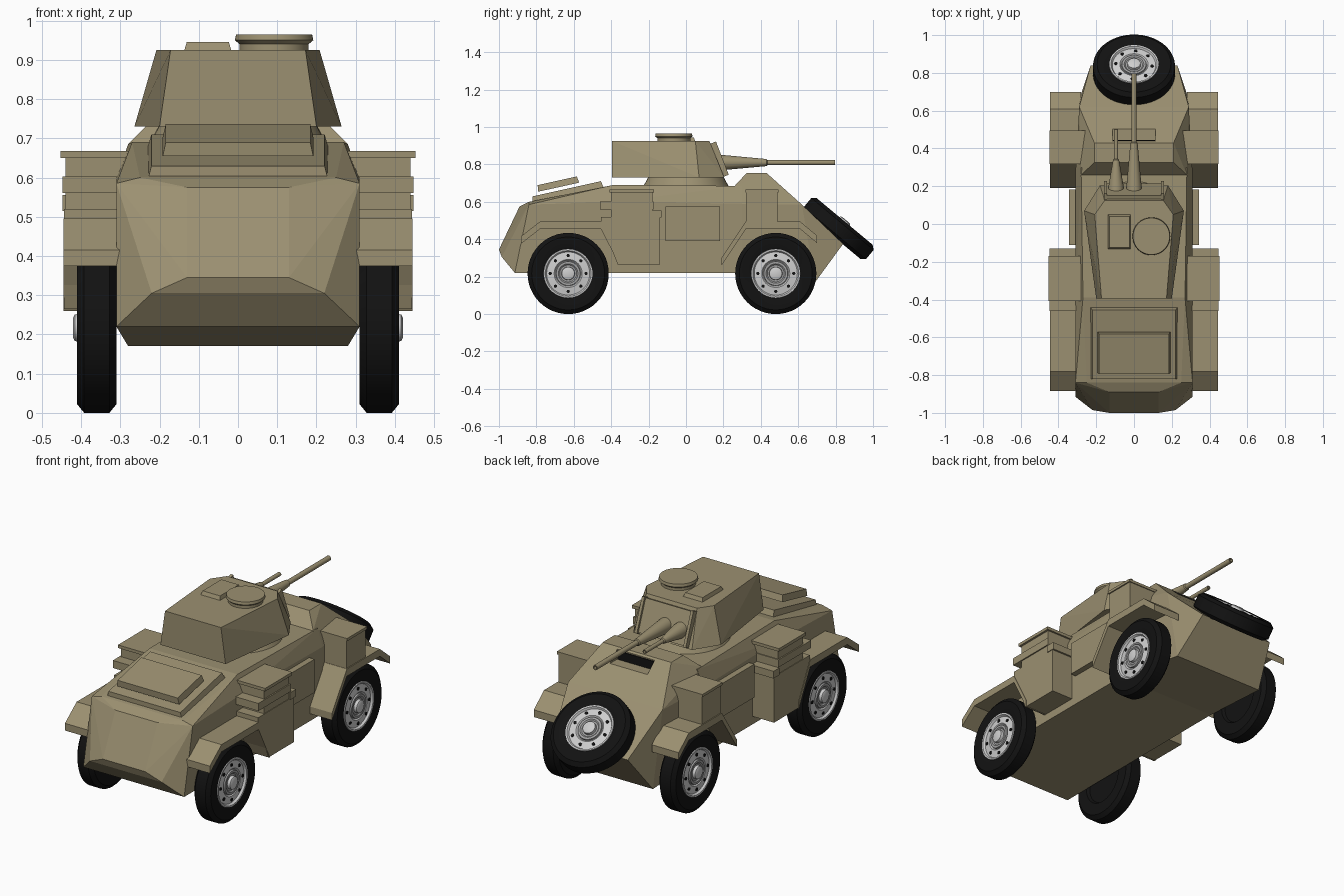
import bpy, bmesh, math
from mathutils import Vector, Matrix

cube = bpy.data.objects.get("Cube")
if cube:
    bpy.data.objects.remove(cube, do_unlink=True)


def material(name, rgb):
    m = bpy.data.materials.new(name)
    m.use_nodes = True
    m.diffuse_color = (*rgb, 1)
    bsdf = next(n for n in m.node_tree.nodes if n.type == 'BSDF_PRINCIPLED')
    bsdf.inputs["Base Color"].default_value = (*rgb, 1)
    bsdf.inputs["Roughness"].default_value = 0.8
    return m


OLIVE = material("olive_drab", (0.33, 0.28, 0.165))
RUBBER = material("black_rubber", (0.006, 0.006, 0.006))
SILVER = material("silver_rim", (0.62, 0.62, 0.62))
GREY = material("grey_hub", (0.36, 0.36, 0.36))


def finish(bm, name, mat, smooth=False):
    bmesh.ops.recalc_face_normals(bm, faces=bm.faces[:])
    mesh = bpy.data.meshes.new(name)
    bm.to_mesh(mesh)
    bm.free()
    mesh.materials.append(mat)
    ob = bpy.data.objects.new(name, mesh)
    bpy.context.collection.objects.link(ob)
    if smooth:
        bpy.ops.object.select_all(action='DESELECT')
        ob.select_set(True)
        bpy.context.view_layer.objects.active = ob
        bpy.ops.object.shade_smooth_by_angle(angle=math.radians(30))
    return ob


def solid(name, half, mat=OLIVE):
    """Convex armour shell from one half of its corners, mirrored in x."""
    bm = bmesh.new()
    for x, y, z in half:
        bm.verts.new((x, y, z))
        bm.verts.new((-x, y, z))
    res = bmesh.ops.convex_hull(bm, input=bm.verts[:])
    loose = [v for v in bm.verts if not v.link_faces]
    bmesh.ops.delete(bm, geom=loose, context='VERTS')
    bmesh.ops.dissolve_limit(bm, angle_limit=0.02, verts=bm.verts[:], edges=bm.edges[:])
    return finish(bm, name, mat)


def box(name, xs, ys, zs, mat=OLIVE, top=1.0, mtx=None):
    """Box between limits; top scales the upper face."""
    bm = bmesh.new()
    bmesh.ops.create_cube(bm, size=1)
    for v in bm.verts:
        s = top if v.co.z > 0 else 1
        v.co = [(a + b) / 2 + c * (b - a) * k
                for (a, b), c, k in zip((xs, ys, zs), v.co, (s, s, 1))]
    if mtx:
        bm.transform(mtx)
    return finish(bm, name, mat)


def prism(name, pts, x0, x1):
    """Side profile (y, z) extruded across x."""
    bm = bmesh.new()
    face = bm.faces.new([bm.verts.new((x0, y, z)) for y, z in pts])
    ext = bmesh.ops.extrude_face_region(bm, geom=[face])
    moved = [g for g in ext["geom"] if isinstance(g, bmesh.types.BMVert)]
    bmesh.ops.translate(bm, vec=(x1 - x0, 0, 0), verts=moved)
    return finish(bm, name, OLIVE)


def lathe(name, profile, mat, centre, axis, steps=48):
    """Turn (radius, distance) points about an axis through centre."""
    bm = bmesh.new()
    verts = [bm.verts.new((d, 0, r)) for r, d in profile]
    edges = [bm.edges.new(p) for p in zip(verts, verts[1:])]
    bmesh.ops.spin(bm, geom=verts + edges, cent=(0, 0, 0), axis=(1, 0, 0),
                   angle=2 * math.pi, steps=steps)
    bmesh.ops.remove_doubles(bm, verts=bm.verts[:], dist=0.0004)
    turn = Vector((1, 0, 0)).rotation_difference(Vector(axis)).to_matrix().to_4x4()
    bm.transform(Matrix.Translation(centre) @ turn)
    return finish(bm, name, mat, True)


# Hull: bonnet and cabin, then the tall rear end
solid("front_hull", [
    (.31, -.915, .22), (.31, -.84, .585), (.22, -.985, .305), (.13, -1, .345),
    (.13, -.89, .575), (.16, -.87, .585), (.25, -.84, .6),
    (.31, -.39, .6), (.27, -.39, .69), (.28, .3, .685), (.31, .3, .59), (.31, .3, .22)])
rear = solid("rear_hull", [
    (.31, .26, .22), (.31, .26, .59), (.28, .26, .685), (.21, .325, .755),
    (.21, .43, .755), (.29, .62, .585), (.23, .84, .375), (.28, .69, .17)])

# Vision slot cut in the rear slope
cutter = box("slot_cutter", (-.115, .115), (.44, .6), (.69, .9))
cutter.hide_render = True
cutter.hide_viewport = True
cutter.display_type = 'WIRE'
cut = rear.modifiers.new("slot", 'BOOLEAN')
cut.operation = 'DIFFERENCE'
cut.solver = 'EXACT'
cut.object = cutter
box("slot_opening", (-.11, .11), (.438, .444), (.692, .74), RUBBER)

# Engine covers, tilted with the bonnet
tilt = math.radians(12.5)
for name, hx, hy, y, z in (("engine_cover", .23, .195, -.635, .655),
                           ("engine_hatch", .192, .112, -.685, .698)):
    place = Matrix.Translation((0, y, z)) @ Matrix.Rotation(tilt, 4, 'X')
    box(name, (-hx, hx), (-hy, hy), (-.02, .015), OLIVE, .96, place)
box("engine_cover_base", (-.215, .215), (-.18, .18), (-.06, 0), OLIVE, 1,
    Matrix.Translation((0, -.635, .655)) @ Matrix.Rotation(tilt, 4, 'X'))

# Turret, its ring and roof fittings
lathe("turret_ring", [(0, .67), (.235, .67), (.2, .735), (0, .735)], OLIVE, (0, 0, 0), (0, 0, 1))
solid("turret", [
    (.2, -.395, .73), (.172, -.395, .925), (.264, .07, .73), (.208, .05, .925),
    (.18, .205, .73), (.155, .125, .925)])
lean = Matrix.Translation((0, .172, .825)) @ Matrix.Rotation(math.radians(21), 4, 'X')
box("mantlet_plate", (-.15, .15), (-.02, .012), (-.09, .09), OLIVE, 1, lean)
for s in (-1, 1):
    box("mantlet_side_rim", (s * .15 - .008, s * .15 + .008), (-.02, .024), (-.095, .095), OLIVE, 1, lean)
lathe("cupola", [(0, .92), (.088, .92), (.088, .94), (.1, .95), (.097, .965), (0, .965)],
      OLIVE, (.092, -.065, 0), (0, 0, 1))
box("roof_hatch", (-.138, -.016), (-.135, .052), (.92, .945), OLIVE, .88)

# Guns
for name, x, cone, tip, r in (("main_gun", 0, .43, .797, .014),
                              ("machine_gun", -.095, .34, .5, .011)):
    lathe(name, [(0, .15), (.042, .15), (.04, .2), (r + .005, cone), (r, cone + .005),
                 (r, tip), (r * .6, tip), (r * .6, tip - .03), (0, tip - .03)],
          OLIVE, (x, 0, .81), (0, 1, 0), 24)


def wheel(name, centre, axis):
    """Tyre, dished rim, hub and ring of bolts facing along axis."""
    lathe(name + "_tyre", [(.128, .035), (.13, .044), (.15, .05), (.195, .05), (.217, .032),
                           (.217, -.032), (.195, -.05), (.13, -.05), (.12, -.035), (0, -.035)],
          RUBBER, centre, axis)
    lathe(name + "_rim", [(.132, .042), (.13, .049), (.122, .049), (.115, .038), (.075, .044),
                          (.068, .036), (0, .036)], SILVER, centre, axis)
    lathe(name + "_hub", [(.066, .034), (.064, .046), (.052, .046), (.045, .04), (0, .04)],
          GREY, centre, axis)
    lathe(name + "_cap", [(.036, .038), (.034, .056), (.026, .06), (0, .06)], SILVER, centre, axis, 32)
    turn = Vector((1, 0, 0)).rotation_difference(Vector(axis))
    for i in range(8):
        a = i * math.pi / 4
        spot = turn @ Vector((.036, .096 * math.cos(a), .096 * math.sin(a)))
        lathe(name + "_bolt", [(.009, 0), (.009, .009), (0, .009)], RUBBER,
              Vector(centre) + spot, axis, 8)


wheel("spare_wheel", (0, .816, .457), Vector((0, .64, .768)).normalized())

FRONT_FENDER = [(-.883, .415), (-.78, .495), (-.455, .495), (-.355, .3)]
REAR_FENDER = [(.19, .3), (.32, .495), (.61, .495), (.70, .42)]

# Running gear and side fittings, repeated on both sides
for side, s in (("left", 1), ("right", -1)):
    def span(a, b):
        return tuple(sorted((s * a, s * b)))

    for end, y in (("front", -.63), ("rear", .48)):
        wheel(f"{side}_{end}_wheel", (s * .36, y, .217), (s, 0, 0))
    for end, path in (("front", FRONT_FENDER), ("rear", REAR_FENDER)):
        under = [(y, z - .04) for y, z in reversed(path)]
        prism(f"{side}_{end}_fender", path + under, s * .28, s * .445)

    # Stowage boxes
    prism(f"{side}_lower_locker", [(-.365, .265), (-.14, .265), (-.14, .52), (-.455, .52), (-.455, .495)],
          s * .28, s * .443)
    box(f"{side}_locker_ledge", span(.28, .447), (-.18, -.13), (.515, .555))
    box(f"{side}_upper_locker", span(.26, .44), (-.4, -.18), (.5, .652))
    box(f"{side}_locker_lid", span(.25, .452), (-.408, -.17), (.65, .667))
    box(f"{side}_locker_band", span(.28, .447), (-.46, -.175), (.56, .602))
    box(f"{side}_rear_box", span(.25, .44), (.322, .49), (.48, .652))
    box(f"{side}_rear_box_lid", span(.25, .447), (.318, .495), (.65, .665))

    # Side door plate
    box(f"{side}_door", span(.29, .343), (-.11, .182), (.39, .575))
